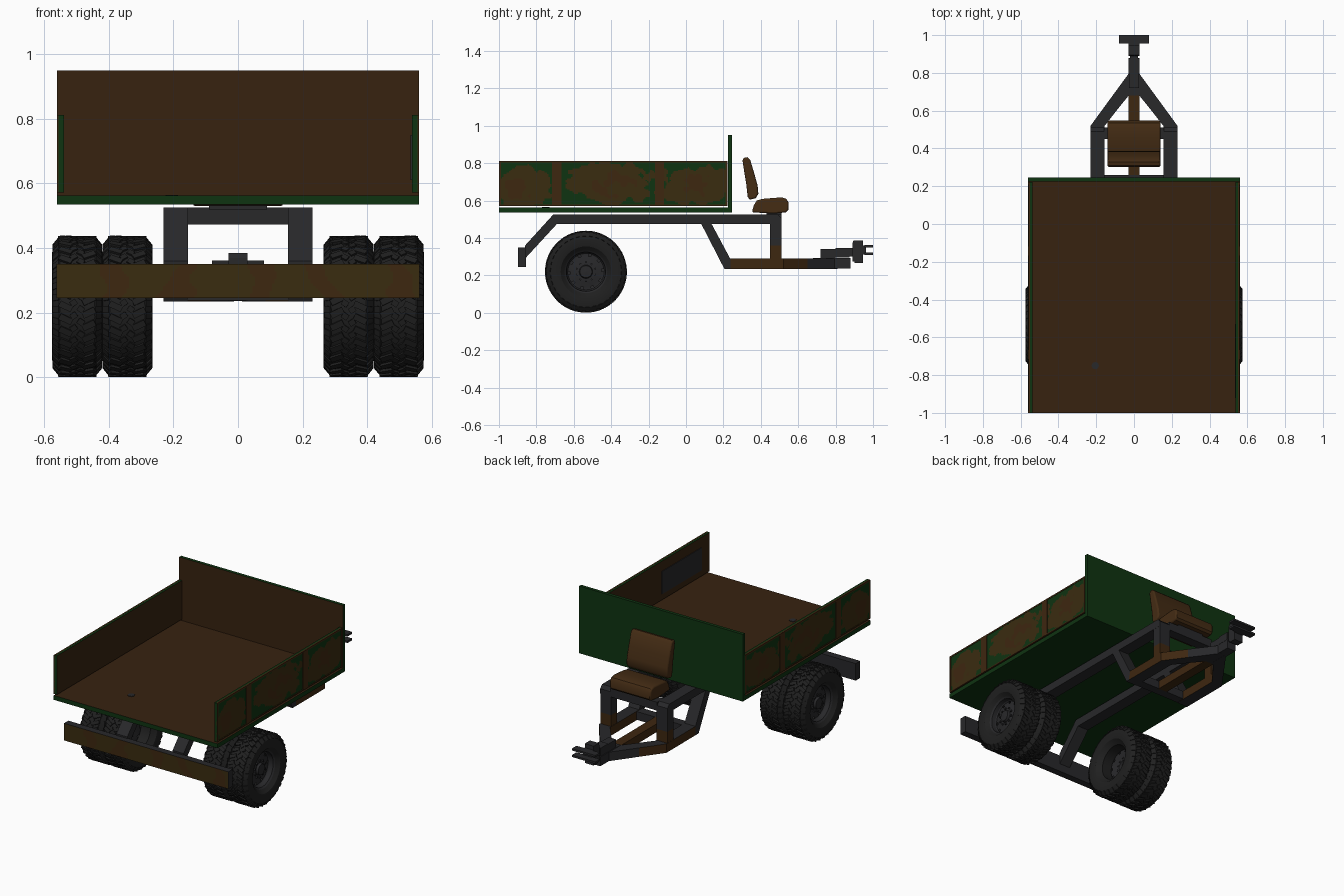
import bpy, bmesh, math
from mathutils import Matrix, Vector, noise

if "Cube" in bpy.data.objects:
    bpy.data.objects.remove(bpy.data.objects["Cube"])


def mat(name, r, g, b):
    m = bpy.data.materials.new(name)
    m.diffuse_color = (r, g, b, 1)
    m.use_nodes = True
    m.node_tree.nodes["Principled BSDF"].inputs["Base Color"].default_value = m.diffuse_color
    return m


GREEN = mat("dark green paint", 0.0045, 0.033, 0.0055)
BROWN = mat("bed brown", 0.038, 0.016, 0.005)
OLIVE = mat("camo olive brown", 0.042, 0.025, 0.005)
RUST = mat("rust brown", 0.048, 0.02, 0.005)
SEAT = mat("seat leather", 0.058, 0.025, 0.007)
GREY = mat("frame grey", 0.021, 0.021, 0.023)
TYRE = mat("tyre black", 0.014, 0.014, 0.014)


def finish(name, bm, mats, mirror=False, recalc=True):
    if recalc:
        bmesh.ops.recalc_face_normals(bm, faces=bm.faces)
    me = bpy.data.meshes.new(name)
    bm.to_mesh(me)
    bm.free()
    for m in mats:
        me.materials.append(m)
    ob = bpy.data.objects.new(name, me)
    bpy.context.collection.objects.link(ob)
    if mirror:
        ob.modifiers.new("mirror", 'MIRROR')
    return ob


def prism(name, pts, axis, a, b, m, mirror=False, rule=None, m2=None):
    """Extrude a (y,z) outline along x, or an (x,y) outline along z."""
    bm = bmesh.new()
    put = (lambda p, t: (t, p[0], p[1])) if axis == 'x' else (lambda p, t: (p[0], p[1], t))
    lo = [bm.verts.new(put(p, a)) for p in pts]
    hi = [bm.verts.new(put(p, b)) for p in pts]
    bm.faces.new(lo)
    bm.faces.new(hi)
    n = len(pts)
    for i in range(n):
        bm.faces.new((lo[i], lo[(i + 1) % n], hi[(i + 1) % n], hi[i]))
    bmesh.ops.recalc_face_normals(bm, faces=bm.faces)
    if rule:
        for f in bm.faces:
            f.normal_update()
            f.material_index = int(rule(f.normal))
    return finish(name, bm, [m, m2] if m2 else [m], mirror)


def box(name, x0, x1, y0, y1, z0, z1, m, mirror=False, rule=None, m2=None):
    return prism(name, [(y0, z0), (y1, z0), (y1, z1), (y0, z1)], 'x', x0, x1, m, mirror, rule, m2)


def sheet(name, put, u0, u1, v0, v1, cell, fn, mats, mirror=False):
    """Thin painted grid, coloured per cell by fn(u, v)."""
    nu, nv = round((u1 - u0) / cell), round((v1 - v0) / cell)
    bm = bmesh.new()
    U = [u0 + (u1 - u0) * i / nu for i in range(nu + 1)]
    V = [v0 + (v1 - v0) * j / nv for j in range(nv + 1)]
    g = [[bm.verts.new(put(u, v)) for v in V] for u in U]
    for i in range(nu):
        for j in range(nv):
            f = bm.faces.new((g[i][j], g[i + 1][j], g[i + 1][j + 1], g[i][j + 1]))
            f.material_index = fn((U[i] + U[i + 1]) / 2, (V[j] + V[j + 1]) / 2)
    return finish(name, bm, mats, mirror, recalc=False)


def smooth(ob, angle=35):
    bpy.ops.object.select_all(action='DESELECT')
    ob.select_set(True)
    bpy.context.view_layer.objects.active = ob
    bpy.ops.object.shade_smooth_by_angle(angle=math.radians(angle))


# cargo bed: floor, headboard, side walls
box("bed_floor", -.56, .56, -1, .245, .535, .562, GREEN, rule=lambda n: n.z > .5, m2=BROWN)
box("headboard", -.56, .56, .225, .245, .535, .95, GREEN, rule=lambda n: n.y < -.5, m2=BROWN)
box("side_wall", .538, .556, -1, .222, .572, .812, GREEN, True, lambda n: n.x < -.5, BROWN)
box("wall_patch", .534, .538, -.92, -.53, .61, .75, GREY)
prism("floor_spot", [(-.205 + .02 * math.cos(t * math.pi / 4), -.75 + .02 * math.sin(t * math.pi / 4))
                     for t in range(8)], 'z', .562, .565, GREY)

# camouflage on the outer side walls, one blotch per bay
BAYS = [(-.86, .665, .16, .12), (-.40, .69, .24, .11), (.05, .685, .18, .115)]


def wall_camo(y, z):
    n = noise.noise(Vector((y * 13, z * 13, 3.3))) + .5 * noise.noise(Vector((y * 28, z * 28, 7.1)))
    d = min(((y - a) / p) ** 2 + ((z - b) / q) ** 2 for a, b, p, q in BAYS) + .7 * n
    return 2 if d < .2 else 1 if d < 1 else 0


sheet("wall_camo", lambda u, v: (.5572, u, v), -.998, .22, .574, .81, .0075, wall_camo,
      [GREEN, OLIVE, RUST], True)
for y0, y1 in ((-1, -.99), (-.716, -.666), (-.166, -.118), (.21, .222)):
    box("wall_post", .55, .56, y0, y1, .572, .812, RUST, True)
box("wall_top_trim", .55, .559, -1, .222, .803, .8125, RUST, True)
box("wall_bottom_trim", .55, .559, -1, .222, .5715, .579, RUST, True)

# rear bumper with camouflage face
box("bumper", -.562, .562, -.897, -.855, .245, .35, GREY)


def bumper_camo(x, z):
    w = math.sin(x * 28 + 5 * (z - .3) * (1 if x > 0 else -1) + 2 * noise.noise(Vector((x * 6, z * 12, 1))))
    return 1 if w > .55 else 0


sheet("bumper_camo", lambda u, v: (u, -.8985, v), -.562, .562, .245, .35, .0075, bumper_camo, [OLIVE, RUST])

# chassis rails, struts and posts
prism("main_rail", [(-.86, .29), (-.86, .36), (-.71, .525), (.49, .525), (.51, .505), (.51, .475),
                    (-.69, .475)], 'x', .155, .23, GREY, True)
prism("rail_strut", [(.08, .478), (.135, .478), (.237, .288), (.237, .235), (.205, .235)],
      'x', .155, .23, GREY, True)
box("front_post_upper", .156, .229, .45, .51, .36, .48, GREY, True)
box("front_post_lower", .156, .229, .45, .51, .285, .36, RUST, True, lambda n: n.y < -.5, GREY)
box("lower_rail", .155, .23, .23, .52, .235, .29, RUST, True, lambda n: abs(n.z) > .5, GREY)
box("front_crossbar", -.16, .16, .45, .51, .473, .525, GREY)
box("lower_crossbar", -.16, .16, .205, .26, .237, .288, GREY)

# drawbar: two converging arms and a centre beam
prism("drawbar_arm_base", [(.23, .52), (.155, .50), (.155, .52), (.085, .61), (.135, .65)], 'z', .235, .29,
      GREY, True, lambda n: abs(n.z) < .5, RUST)
prism("drawbar_arm_tip", [(.135, .65), (.085, .61), (.012, .70), (.012, .81), (.018, .81)], 'z', .235, .29, GREY, True)
box("drawbar_beam_rear", -.03, .03, .25, .68, .237, .288, RUST)
box("drawbar_beam", -.03, .03, .68, .88, .236, .292, GREY)

# hitch
box("hitch_block", -.026, .026, .72, .80, .288, .34, GREY)
box("hitch_neck", -.028, .028, .80, .875, .295, .345, GREY)
box("hitch_stem", -.02, .02, .87, .925, .30, .345, GREY)
prism("hitch_plate", [(.89, .275), (.90, .275), (.90, .265), (.945, .265), (.945, .385), (.895, .385), (.89, .37)],
      'x', -.03, .03, GREY)
box("hitch_web", -.03, .03, .94, .962, .312, .36, GREY)
box("hitch_upper_jaw", -.08, .08, .955, 1.0, .35, .362, GREY)
box("hitch_lower_jaw", -.08, .08, .955, 1.0, .31, .322, GREY)

# seat
cushion = [(.352, .537), (.363, .575), (.378, .60), (.41, .609), (.46, .613), (.51, .617), (.535, .61),
           (.547, .592), (.547, .55), (.535, .537), (.47, .53)]
back = [(.302, .815), (.309, .828), (.328, .832), (.343, .818), (.365, .745), (.383, .68), (.387, .635),
        (.372, .612), (.342, .605), (.33, .618), (.322, .69), (.312, .75)]
for nm, outline in (("seat_cushion", cushion), ("seat_back", back)):
    s = prism(nm, outline, 'x', -.14, .14, SEAT)
    bev = s.modifiers.new("bevel", 'BEVEL')
    bev.width, bev.segments, bev.limit_method, bev.angle_limit = .008, 2, 'ANGLE', 1.2
    smooth(s, 40)
box("seat_mount", -.09, .09, .43, .51, .52, .54, GREY)

# wheels
SEG = 40


def lathe(bm, profile, hole=None):
    rings = [[bm.verts.new((x, r * math.cos(2 * math.pi * j / SEG), r * math.sin(2 * math.pi * j / SEG)))
              for j in range(SEG)] for x, r in profile]
    for i in range(len(rings) - 1):
        for j in range(SEG):
            if i == hole and j % 4 == 0:
                continue
            k = (j + 1) % SEG
            bm.faces.new((rings[i][j], rings[i][k], rings[i + 1][k], rings[i + 1][j]))


def lug(bm, ang, x, r, tilt, yaw, size):
    bmesh.ops.create_cube(bm, size=1, matrix=Matrix.Rotation(ang, 4, 'X') @ Matrix.Translation((x, 0, r))
                          @ Matrix.Rotation(tilt, 4, 'Y') @ Matrix.Rotation(yaw, 4, 'Z')
                          @ Matrix.Diagonal((*size, 1)))


bm = bmesh.new()
half = [(.05, .113), (.072, .135), (.078, .165), (.074, .19), (.056, .211)]
lathe(bm, [(-x, r) for x, r in half] + [(0, .213)] + half[::-1] + [(.045, .106), (-.045, .106), (-.05, .113)])
bmesh.ops.remove_doubles(bm, verts=bm.verts, dist=1e-5)
N = 34
for k in range(N):
    for s in (-1, 1):
        a = 2 * math.pi * (k + (.5 if s > 0 else 0)) / N
        lug(bm, a, s * .036, .2125, 0, -s * .45, (.042, .02, .012))
        lug(bm, a + .05, s * .011, .2135, 0, s * .6, (.02, .018, .009))
        lug(bm, a - .045, s * .0645, .2, s * .88, 0, (.03, .02, .008))
tyre = finish("tyre", bm, [TYRE])
smooth(tyre, 30)

bm = bmesh.new()
lathe(bm, [(.052, .114), (.044, .105), (.02, .102), (.014, .097), (.014, .084), (.022, .06), (.024, .036),
           (.038, .032), (.04, .001)], hole=3)
for k in range(10):
    lug(bm, 2 * math.pi * k / 10, .025, .05, 0, 0, (.012, .01, .01))
rim = finish("rim", bm, [GREY])
smooth(rim, 30)

# two wheels per side, sharing the same meshes
first = True
for s in (-1, 1):
    for x in (.3425, .4975):
        for src in (tyre, rim):
            ob = src if first else src.copy()
            if not first:
                bpy.context.collection.objects.link(ob)
            ob.location = (s * x, -.535, .2195)
            ob.rotation_euler = (0, 0, 0 if s > 0 else math.pi)
        first = False
